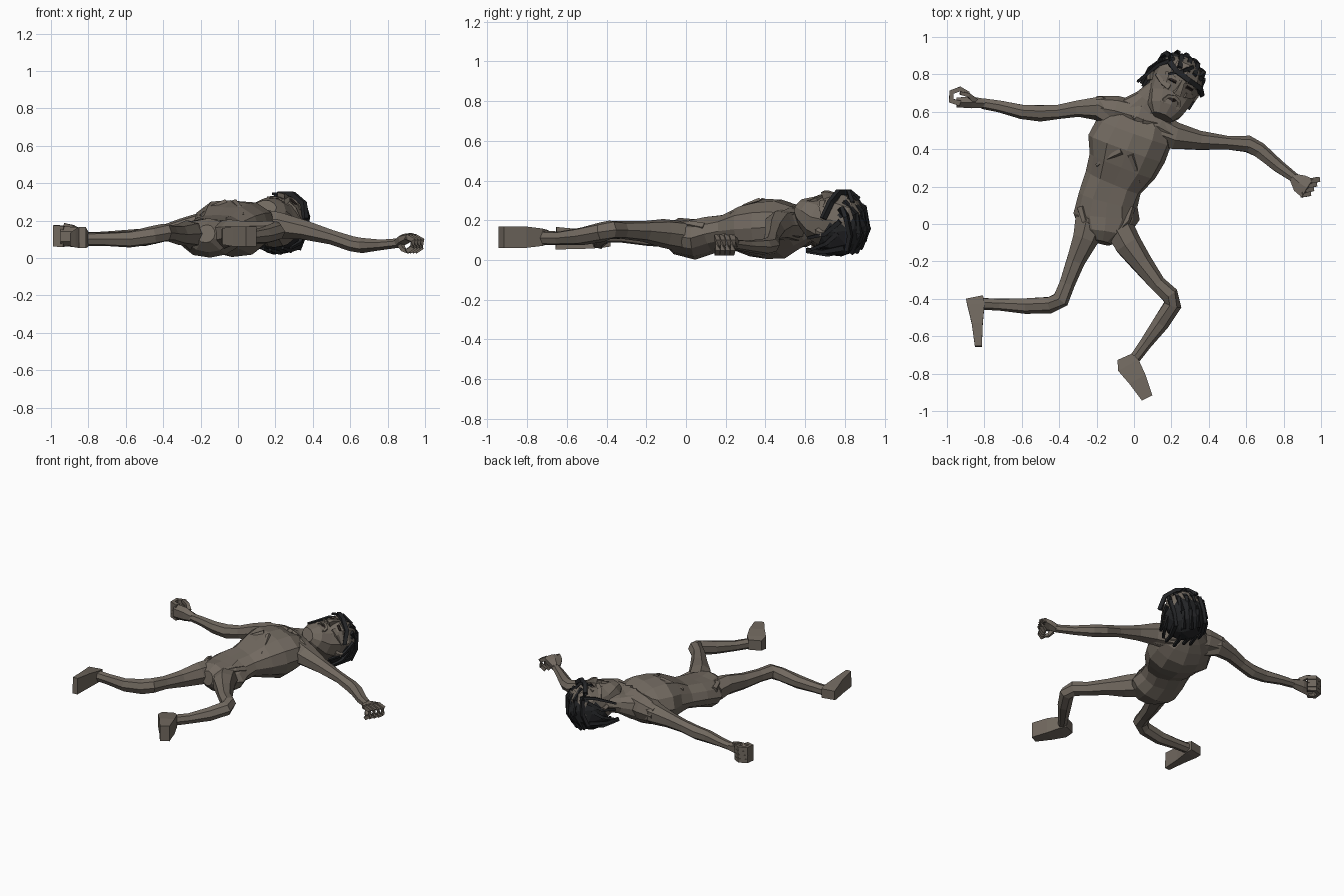
import bpy, bmesh, math, random
from mathutils import Vector, Matrix

random.seed(4)


def material(name, rgb):
    m = bpy.data.materials.new(name)
    m.diffuse_color = (*rgb, 1)
    return m


skin = material("grey brown skin", (0.165, 0.140, 0.115))
hair = material("charcoal hair", (0.017, 0.018, 0.020))
dark = material("dark mouth", (0.022, 0.016, 0.014))


def finish(name, bm, mat, frame=None):
    bmesh.ops.recalc_face_normals(bm, faces=bm.faces)
    if frame:
        bm.transform(frame)
    me = bpy.data.meshes.new(name)
    bm.to_mesh(me)
    bm.free()
    me.materials.append(mat)
    ob = bpy.data.objects.new(name, me)
    bpy.context.collection.objects.link(ob)
    return ob


def loft(name, rings, mat, n=8, frame=None, jitter=0.0, dents=None):
    """Skin elliptical rings (x, y, z, half width, half height) along a path."""
    bm = bmesh.new()
    pts = [Vector(r[:3]) for r in rings]
    loops = []
    for i, r in enumerate(rings):
        a, b = pts[max(i - 1, 0)], pts[min(i + 1, len(pts) - 1)]
        t = (b - a).normalized()
        ref = Vector((0, 0, 1)) if abs(t.z) < 0.92 else Vector((1, 0, 0))
        side = t.cross(ref).normalized()
        up = side.cross(t)
        loop = []
        for k in range(n):
            ang = 2 * math.pi * (k + 0.5 * (n % 4 != 0 or n < 6)) / n
            s = 1 + random.uniform(-jitter, jitter)
            h = r[4] * math.sin(ang) * s
            if dents and abs(math.cos(ang)) < 0.1 and h > 0:
                h -= dents[i]
            loop.append(bm.verts.new(pts[i] + side * (r[3] * math.cos(ang) * s) + up * h))
        loops.append(loop)
    for p, q in zip(loops, loops[1:]):
        for k in range(n):
            bm.faces.new((p[k], p[(k + 1) % n], q[(k + 1) % n], q[k]))
    bm.faces.new(loops[0])
    bm.faces.new(loops[-1])
    return finish(name, bm, mat, frame)


def tube(name, path, r, mat, n=5, frame=None, taper=0.6):
    radii = [r * (1 - (1 - taper) * i / (len(path) - 1)) for i in range(len(path))]
    return loft(name, [(*p, q, q) for p, q in zip(path, radii)], mat, n, frame)


# torso with hollow belly and neck
loft("torso", [
    (-.17, -.10, .13, .05, .05), (-.158, -.05, .12, .13, .09),
    (-.15, .04, .11, .175, .105), (-.14, .13, .13, .158, .098),
    (-.105, .22, .145, .158, .095), (-.065, .31, .155, .192, .135),
    (-.035, .40, .160, .218, .158), (0, .49, .165, .212, .15),
    (.022, .56, .17, .195, .118), (.04, .61, .18, .125, .09),
    (.075, .665, .19, .07, .065), (.13, .73, .20, .05, .05)],
    skin, 12, jitter=.045, dents=[0, 0, .01, .02, .01, .02, .012, .015, .02, .02, 0, 0])
# shoulder girdle joining both arms
loft("shoulder_girdle", [(-.21, .625, .175, .058, .062), (-.10, .605, .18, .08, .085),
                         (.02, .57, .18, .085, .095), (.13, .52, .18, .08, .085),
                         (.23, .465, .172, .06, .065)], skin, 8, jitter=.04)
# collarbones, rib arches and hip bones mirrored about the tilted spine
across, along = Vector((.93, -.37, 0)), Vector((.37, .93, 0))


def body(s, w, l, z):
    return tuple(Vector((-.035, .40, z)) + across * s * w + along * l)


for s in (-1, 1):
    tube("collarbone", [body(s, .02, .17, .268), body(s, .09, .185, .25), body(s, .18, .17, .215)],
         .015, skin)
    tube("rib_arch", [body(s, .025, -.02, .296), body(s, .08, -.08, .268), body(s, .12, -.14, .225)],
         .02, skin)
    tube("hip_bone", [(-.15 + s * .135, .09, .165), (-.15 + s * .115, .02, .18),
                      (-.15 + s * .06, -.04, .175)], .024, skin)

# arms
loft("left_arm", [
    (-.08, .56, .17, .08, .09), (-.19, .62, .175, .07, .075), (-.30, .617, .155, .046, .055),
    (-.40, .60, .13, .04, .044), (-.50, .594, .11, .044, .047), (-.60, .60, .11, .04, .042),
    (-.72, .63, .11, .034, .032), (-.81, .645, .11, .03, .027)], skin, 7, jitter=.06)
loft("right_arm", [
    (.09, .52, .17, .09, .09), (.22, .465, .175, .075, .075), (.35, .445, .15, .052, .052),
    (.50, .433, .11, .04, .04), (.61, .425, .075, .046, .04), (.67, .395, .066, .042, .04),
    (.77, .31, .07, .035, .03), (.865, .24, .08, .026, .026)], skin, 7, jitter=.06)

# hands: palm, four curled fingers, thumb
loft("left_palm", [(-.80, .645, .11, .028, .03), (-.87, .65, .115, .036, .05),
                   (-.95, .65, .115, .03, .055)], skin, 6)
loft("right_palm", [(.855, .245, .08, .028, .028), (.89, .215, .10, .058, .03),
                    (.93, .19, .115, .066, .02)], skin, 6)
for k in range(4):
    z = .072 + k * .028
    tube("left_finger", [(-.93, .645, z), (-.978, .66, z + .004), (-.975, .705, z + .006),
                         (-.93, .722, z + .004), (-.885, .695, z)], .021, skin, 4, None, .85)
    x, y = .895 + k * .016, .155 + k * .025
    tube("right_finger", [(x, y, .115), (x + .04, y + .008, .095), (x + .036, y + .005, .055),
                          (x + .005, y, .034)], .02, skin, 4, None, .85)
tube("left_thumb", [(-.85, .66, .14), (-.885, .69, .165), (-.93, .70, .178)], .02, skin, 4)
tube("right_thumb", [(.87, .215, .07), (.885, .19, .045), (.915, .18, .03)], .019, skin, 4)

# legs
loft("left_leg", [
    (-.235, .02, .12, .085, .08), (-.262, -.08, .13, .072, .072), (-.315, -.20, .125, .053, .057),
    (-.36, -.32, .13, .042, .045), (-.392, -.405, .135, .048, .05), (-.45, -.432, .12, .045, .05),
    (-.58, -.437, .10, .042, .045), (-.72, -.43, .10, .034, .037), (-.86, -.425, .10, .032, .036)],
    skin, 7, jitter=.06)
loft("right_leg", [
    (-.09, .0, .12, .085, .08), (-.03, -.11, .135, .075, .07), (.04, -.21, .145, .06, .056),
    (.125, -.32, .15, .045, .046), (.19, -.38, .152, .05, .05), (.205, -.43, .14, .048, .05),
    (.14, -.53, .12, .046, .046), (.06, -.64, .11, .034, .036), (-.01, -.735, .112, .03, .036)],
    skin, 7, jitter=.06)

# feet lying on their sides
loft("left_foot", [(-.853, -.39, .10, .066, .045), (-.845, -.43, .10, .066, .055),
                   (-.838, -.53, .105, .042, .07), (-.832, -.655, .11, .026, .08)], skin, 4)
loft("right_foot", [(-.05, -.71, .115, .06, .05), (-.03, -.755, .115, .088, .062),
                    (.018, -.83, .115, .07, .076), (.07, -.93, .115, .044, .076)], skin, 4)

# head frame: local x across face, y to the crown, z out of the face
frame = (Matrix.Translation((.213, .742, .185)) @ Matrix.Rotation(-math.radians(26.5), 4, 'Z')
         @ Matrix.Rotation(math.radians(14), 4, 'Y'))
loft("head", [
    (0, -.18, .09, .06, .04), (0, -.14, .07, .098, .08), (0, -.08, .03, .122, .115),
    (0, 0, .005, .13, .147), (0, .06, 0, .132, .15), (0, .12, -.005, .11, .125),
    (0, .155, -.01, .06, .07)], skin, 10, frame, .03)

# nose, brows, cheeks, lips
loft("nose", [(0, -.035, .145, .03, .03), (0, -.015, .15, .02, .024),
              (0, .045, .14, .012, .015)], skin, 4, frame)
for s in (-1, 1):
    tube("brow", [(s * .015, .05, .138), (s * .055, .055, .13), (s * .095, .04, .10)], .018, skin, 4, frame)
    tube("cheekbone", [(s * .045, -.02, .122), (s * .085, -.015, .102), (s * .12, .01, .045)], .02, skin, 4, frame)
    tube("eye", [(s * .03, .022, .137), (s * .07, .02, .119)], .010, dark, 5, frame, 1)
    tube("ear", [(s * .125, -.03, -.01), (s * .14, 0, -.02), (s * .135, .03, -.02)], .02, skin, 5, frame)
ring = [(.045 * math.cos(a), -.09 + .036 * math.sin(a), .125 + .012 * math.sin(a))
        for a in [i * math.pi / 4 for i in range(9)]]
tube("lips", ring, .012, skin, 4, frame, 1)
loft("mouth", [(0, -.117, .105, .032, .022), (0, -.09, .112, .04, .022),
               (0, -.062, .12, .032, .02)], dark, 6, frame)

# hair cap, trimmed along a hairline from forehead to nape
bm = bmesh.new()
bmesh.ops.create_icosphere(bm, subdivisions=2, radius=1)
bmesh.ops.transform(bm, matrix=Matrix.Translation((0, .025, -.012)) @
                    Matrix.Diagonal((.143, .158, .16, 1)), verts=bm.verts)
bmesh.ops.bisect_plane(bm, geom=bm.verts[:] + bm.edges[:] + bm.faces[:], plane_co=(0, .02, 0),
                       plane_no=(0, 1, -.75), clear_inner=True)
finish("hair_cap", bm, hair, frame)

# matted locks: over the crown, down the back, at the sides, across the face
for i in range(5):
    x = -.10 + i * .05
    c = math.sqrt(1 - (x / .16) ** 2)
    tube("crown_lock", [(x * .9, .095, .13 * c), (x, .155 * c + .008, .06),
                        (x, .176 * c, -.04), (x, .11, -.152 * c)], .018, hair, 4, frame, .8)
    tube("back_lock", [(x, .10, -.13 * c), (x * 1.08, -.02, -.155 * c),
                       (x * 1.12, -.11 - .03 * (i % 2), -.138 * c)], .018, hair, 4, frame)
for s in (-1, 1):
    for k in range(2):
        tube("side_lock", [(s * .12, .10 - k * .02, .04 - k * .06), (s * .143, .02, -.02 - k * .05),
                           (s * .14, -.08 + k * .012, -.04 - k * .06)], .017, hair, 4, frame)
tube("face_lock", [(-.10, .10, .10), (-.06, .075, .147), (.02, .06, .166),
                   (.10, .05, .135), (.145, .02, .06)], .02, hair, 4, frame, .9)
tube("loose_lock", [(-.08, .13, .07), (-.145, .06, .065), (-.19, -.07, .01)], .015, hair, 4, frame)
tube("upper_lock", [(.02, .13, .11), (-.03, .09, .158), (-.09, .04, .14)], .014, hair, 4, frame)
